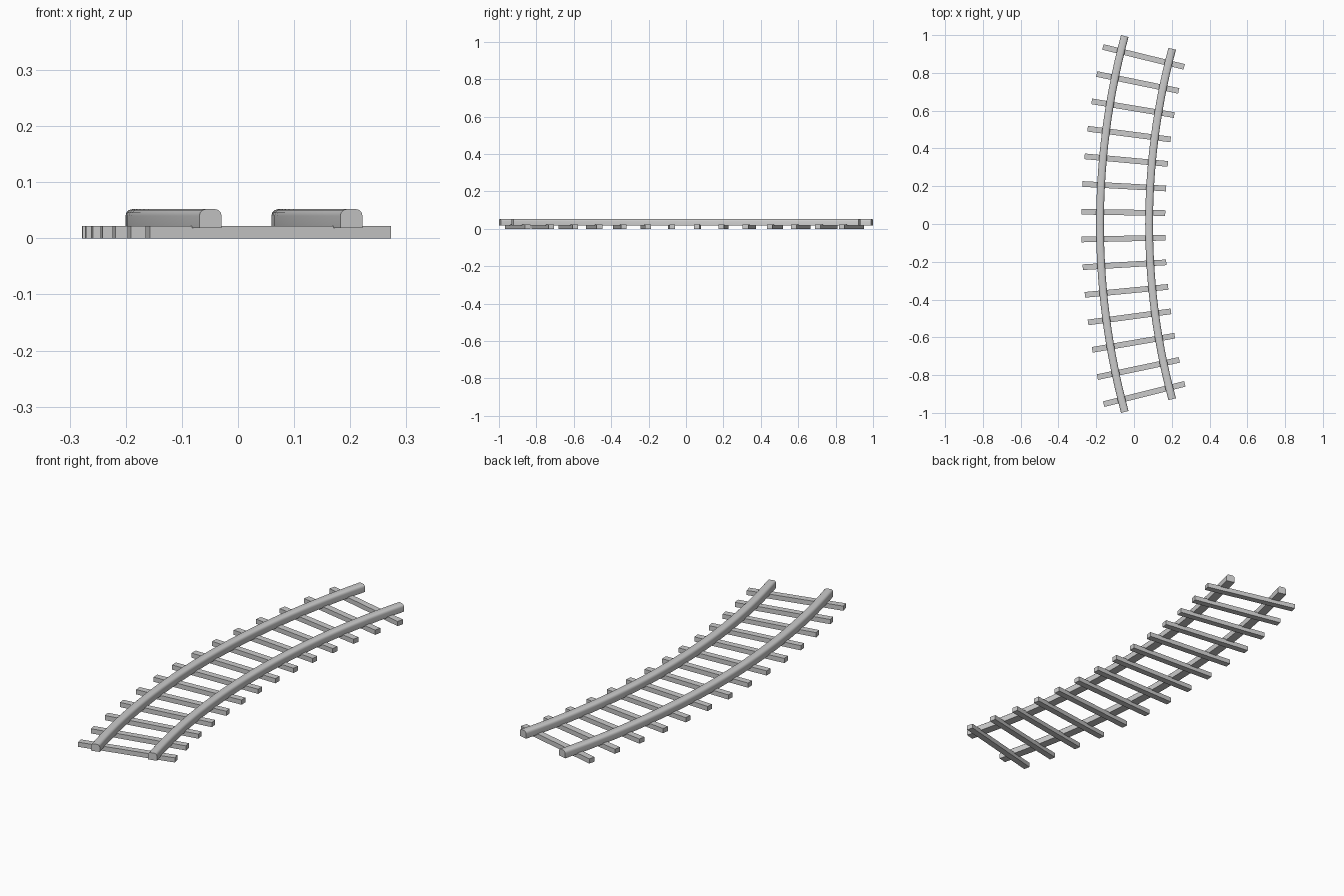
import bpy, bmesh
from math import sin, cos, radians

if "Cube" in bpy.data.objects:
    bpy.data.objects.remove(bpy.data.objects["Cube"])

CX = 3.664                      # centre of the curve on the x axis
HALF = radians(15)              # half of the swept angle


def polar(r, a, z):
    return (CX - r * cos(a), r * sin(a), z)


def finish(bm, name):
    bmesh.ops.recalc_face_normals(bm, faces=bm.faces)
    mesh = bpy.data.meshes.new(name)
    bm.to_mesh(mesh)
    bm.free()
    ob = bpy.data.objects.new(name, mesh)
    bpy.context.collection.objects.link(ob)
    bpy.ops.object.select_all(action='DESELECT')
    ob.select_set(True)
    bpy.context.view_layer.objects.active = ob
    bpy.ops.object.shade_smooth_by_angle(angle=radians(40))
    return ob


# Rail: rounded-top profile swept along an arc
def rail(name, radius, steps=28):
    w, z0, z1, b = 0.0205, 0.018, 0.052, 0.012
    half = [(w, z0)]
    for i in range(4):
        t = radians(30 * i)
        half.append((w - b + b * cos(t), z1 - b + b * sin(t)))
    profile = half + [(-x, z) for x, z in reversed(half)]
    bm = bmesh.new()
    rings = []
    for i in range(steps + 1):
        a = -HALF + 2 * HALF * i / steps
        rings.append([bm.verts.new(polar(radius + x, a, z)) for x, z in profile])
    n = len(profile)
    for p, q in zip(rings, rings[1:]):
        for j in range(n):
            k = (j + 1) % n
            bm.faces.new((p[j], p[k], q[k], q[j]))
    bm.faces.new(rings[0])
    bm.faces.new(rings[-1])
    return finish(bm, name)


# Cross tie: plain bar pointing at the curve centre
def tie(name, a):
    w, top = 0.015, 0.022
    bm = bmesh.new()
    bmesh.ops.create_cube(bm, size=1)
    for v in bm.verts:
        r = 3.7205 + v.co.x * 0.443
        x, y, _ = polar(r, a, 0)
        s = v.co.y * 2 * w
        v.co = (x + s * sin(a), y + s * cos(a), (v.co.z + 0.5) * top)
    return finish(bm, name)


rail("outer_rail", 3.844)
rail("inner_rail", 3.584)
for i in range(14):
    tie(f"cross_tie_{i + 1}", radians(-14.0 + 2.135 * i))
